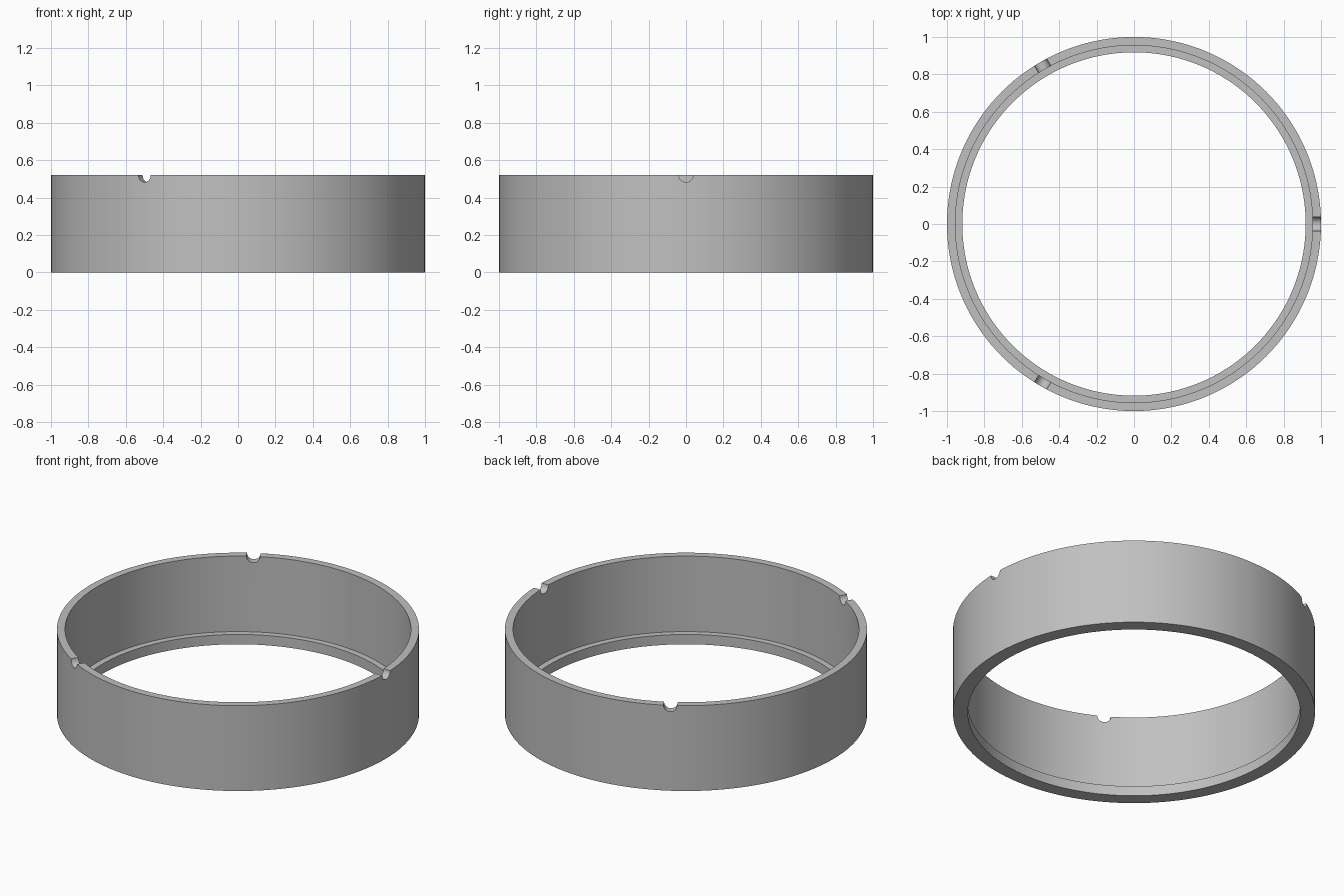
import bpy, bmesh, math
from mathutils import Matrix

cube = bpy.data.objects.get("Cube")
if cube:
    bpy.data.objects.remove(cube, do_unlink=True)

HEIGHT = 0.52
SEGMENTS = 144
NOTCH_RADIUS = 0.038

grey = bpy.data.materials.new("plain grey")
grey.use_nodes = True
grey.diffuse_color = (0.53, 0.53, 0.53, 1)
grey.node_tree.nodes["Principled BSDF"].inputs["Base Color"].default_value = grey.diffuse_color


def add_object(name, bm):
    bmesh.ops.recalc_face_normals(bm, faces=bm.faces)
    mesh = bpy.data.meshes.new(name)
    bm.to_mesh(mesh)
    bm.free()
    mesh.materials.append(grey)
    obj = bpy.data.objects.new(name, mesh)
    bpy.context.collection.objects.link(obj)
    return obj


# Ring: thin wall with a narrow inner ledge at the base, lathed around z
profile = [(1, 0), (1, HEIGHT), (0.955, HEIGHT), (0.955, 0.06), (0.918, 0.06), (0.918, 0)]
bm = bmesh.new()
verts = [bm.verts.new((r, 0, z)) for r, z in profile]
edges = [bm.edges.new((verts[i - 1], verts[i])) for i in range(len(verts))]
bmesh.ops.spin(bm, geom=verts + edges, axis=(0, 0, 1), cent=(0, 0, 0),
               angle=math.tau, steps=SEGMENTS, use_merge=True)
bmesh.ops.remove_doubles(bm, verts=bm.verts, dist=0.0001)
ring = add_object("ring", bm)

# Three round notches through the top rim, evenly spaced
bm = bmesh.new()
for i in range(3):
    place = (Matrix.Rotation(i * math.tau / 3, 4, "Z")
             @ Matrix.Translation((0.98, 0, HEIGHT))
             @ Matrix.Rotation(math.pi / 2, 4, "Y"))
    bmesh.ops.create_cone(bm, cap_ends=True, segments=32, radius1=NOTCH_RADIUS,
                          radius2=NOTCH_RADIUS, depth=0.2, matrix=place)
cutter = add_object("notch_cutter", bm)
cutter.hide_render = True

cut = ring.modifiers.new("notches", "BOOLEAN")
cut.operation = "DIFFERENCE"
cut.solver = "EXACT"
cut.object = cutter

# Bake the cut, then discard the cutter
bpy.ops.object.select_all(action="DESELECT")
bpy.context.view_layer.objects.active = ring
ring.select_set(True)
bpy.ops.object.modifier_apply(modifier=cut.name)
bpy.data.objects.remove(cutter, do_unlink=True)
bpy.ops.object.shade_smooth_by_angle(angle=math.radians(30))
